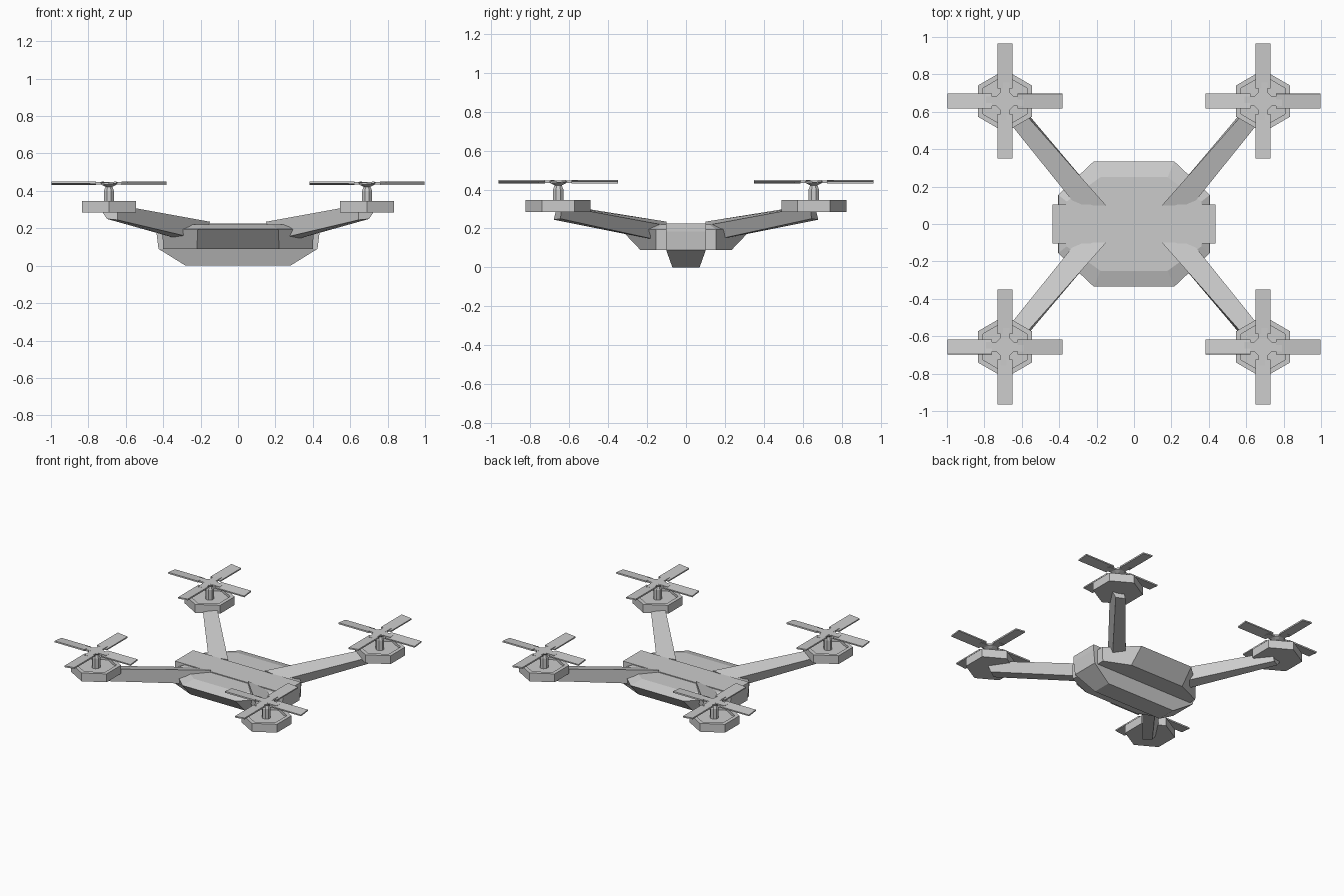
import bpy, bmesh
from math import pi, sin, cos, radians
from mathutils import Matrix, Vector

if "Cube" in bpy.data.objects:
    bpy.data.objects.remove(bpy.data.objects["Cube"])

CX, CY = 0.69, 0.657   # rotor centre


def finish(name, bm):
    bmesh.ops.recalc_face_normals(bm, faces=bm.faces)
    me = bpy.data.meshes.new(name)
    bm.to_mesh(me)
    bm.free()
    ob = bpy.data.objects.new(name, me)
    bpy.context.collection.objects.link(ob)
    return ob


def loft(bm, rings):
    """Join rings of 3D points into a capped solid."""
    vs = [[bm.verts.new(p) for p in r] for r in rings]
    n = len(vs[0])
    for a, b in zip(vs, vs[1:]):
        for i in range(n):
            j = (i + 1) % n
            bm.faces.new((a[i], a[j], b[j], b[i]))
    bm.faces.new(vs[0])
    bm.faces.new(vs[-1])


def octagon(ax, ay, bx, by, z):
    """Long-side corners at (bx, ay), short-side corners at (ax, by)."""
    q = [(ax, by), (bx, ay), (-bx, ay), (-ax, by)]
    return [(x, y, z) for x, y in q + [(-x, -y) for x, y in q]]


def rect(x, y, z):
    return [(x, y, z), (-x, y, z), (-x, -y, z), (x, -y, z)]


def polygon(r, n, z, c, turn=0.0):
    return [(c[0] + r * cos(turn + 2 * pi * i / n),
             c[1] + r * sin(turn + 2 * pi * i / n), z) for i in range(n)]


def box(bm, size, matrix):
    bmesh.ops.create_cube(bm, size=1, matrix=matrix @ Matrix.Diagonal((*size, 1)))


# Body shell with sloped lower faces and bevelled top
bm = bmesh.new()
loft(bm, [octagon(.40, .235, .22, .155, .09),
          octagon(.405, .335, .215, .155, .195),
          octagon(.36, .25, .18, .12, .22)])
finish("body", bm)

# Central spine and tapered keel
bm = bmesh.new()
loft(bm, [rect(.28, .07, 0), rect(.425, .102, .09), rect(.437, .104, .185),
          rect(.437, .104, .226)])
finish("spine_and_keel", bm)

for sx, side in ((-1, "left"), (1, "right")):
    for sy, end in ((-1, "front"), (1, "back")):
        tag = f"{end}_{side}"
        c = (sx * CX, sy * CY)

        # Tapered rising arm
        bm = bmesh.new()
        inner = [(.15, .10, .235), (.31, .10, .215), (.29, .12, .135), (.18, .13, .135)]
        outer = [(.645, .66, .325), (.745, .64, .315), (.70, .645, .25), (.645, .68, .245)]
        loft(bm, [[(sx * x, sy * y, z) for x, y, z in r] for r in (inner, outer)])
        finish(f"arm_{tag}", bm)

        # Six-sided motor pod with a shallow recess
        bm = bmesh.new()
        loft(bm, [polygon(r, 6, z, c, pi / 2) for r, z in
                  ((.167, .285), (.167, .346), (.137, .346), (.137, .326))])
        finish(f"motor_pod_{tag}", bm)

        # Motor shaft
        bm = bmesh.new()
        loft(bm, [polygon(r, 8, z, c, pi / 8) for r, z in
                  ((.029, .32), (.029, .40), (.02, .422), (.05, .436), (.055, .446))])
        finish(f"shaft_{tag}", bm)

        # Four pitched blades on narrow roots
        bm = bmesh.new()
        for k in range(4):
            m = Matrix.Translation((*c, .441)) @ Matrix.Rotation(k * pi / 2, 4, 'Z')
            box(bm, (.10, .05, .012), m @ Matrix.Translation((.05, 0, 0)))
            box(bm, (.24, .08, .010), m @ Matrix.Translation((.188, 0, 0))
                @ Matrix.Rotation(radians(6), 4, 'X'))
        finish(f"rotor_{tag}", bm)
